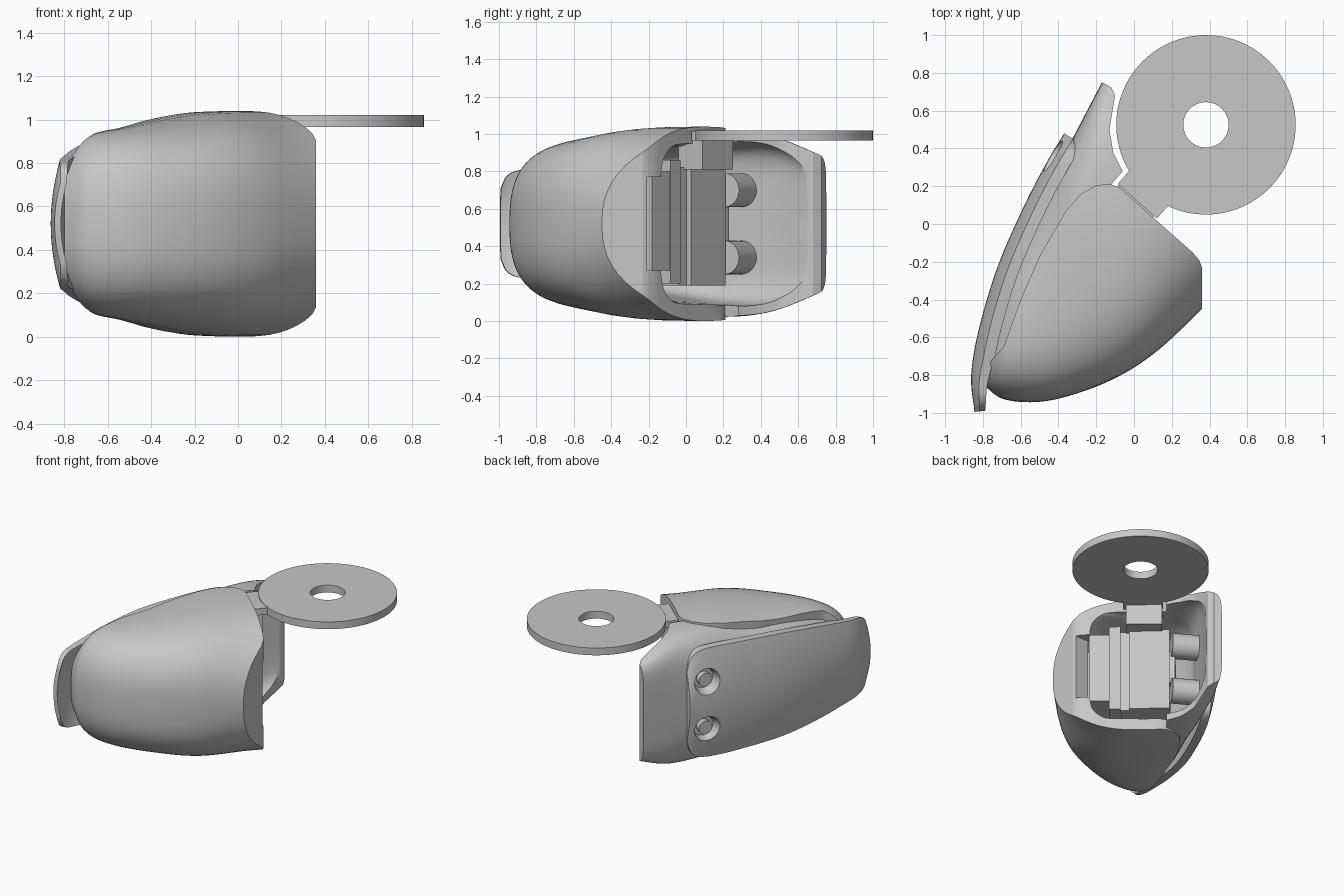
import bpy, bmesh, math
from mathutils import Vector, Matrix

if "Cube" in bpy.data.objects:
    bpy.data.objects.remove(bpy.data.objects["Cube"])

MID = 0.52
GREY = (0.57, 0.57, 0.57, 1)
grey = bpy.data.materials.new("plain grey")
grey.diffuse_color = GREY
grey.use_nodes = True
grey.node_tree.nodes["Principled BSDF"].inputs["Base Color"].default_value = GREY


def make(name, bm):
    bmesh.ops.recalc_face_normals(bm, faces=bm.faces)
    mesh = bpy.data.meshes.new(name)
    bm.to_mesh(mesh)
    bm.free()
    mesh.materials.append(grey)
    ob = bpy.data.objects.new(name, mesh)
    bpy.context.collection.objects.link(ob)
    return ob


def smooth(ob, angle=32):
    for p in ob.data.polygons:
        p.use_smooth = True
    ob.data.set_sharp_from_angle(angle=math.radians(angle))


def cut(ob, cutter, operation='DIFFERENCE', keep=False):
    mod = ob.modifiers.new("cut", 'BOOLEAN')
    mod.operation, mod.object, mod.solver = operation, cutter, 'EXACT'
    bpy.context.view_layer.update()
    bpy.context.view_layer.objects.active = ob
    bpy.ops.object.modifier_apply(modifier=mod.name)
    if not keep:
        bpy.data.objects.remove(cutter)


def sample(rows, steps):
    """Catmull-Rom interpolation of rows of numbers."""
    out = []
    for i in range(len(rows) - 1):
        b, c = rows[i], rows[i + 1]
        a = rows[i - 1] if i else [2 * p - q for p, q in zip(b, c)]
        d = rows[i + 2] if i + 2 < len(rows) else [2 * q - p for p, q in zip(b, c)]
        for k in range(steps):
            t = k / steps
            out.append([0.5 * (2 * q + (r - p) * t + (2 * p - 5 * q + 4 * r - s) * t * t
                               + (3 * q - p - 3 * r + s) * t ** 3)
                        for p, q, r, s in zip(a, b, c, d)])
    return out + [list(rows[-1])]


def skin(name, rings):
    """Closed solid from a list of point rings."""
    bm = bmesh.new()
    rings = [[bm.verts.new(p) for p in ring] for ring in rings]
    count = len(rings[0])
    for a, b in zip(rings, rings[1:]):
        for k in range(count):
            j = (k + 1) % count
            bm.faces.new((a[k], a[j], b[j], b[k]))
    bm.faces.new(rings[0])
    bm.faces.new(rings[-1])
    return make(name, bm)


def loft(name, rows, count=64, steps=8):
    """Skin rounded sections: left point, right point, half height, squareness."""
    rings = []
    for lx, ly, rx, ry, h, n in sample(rows, steps):
        l, r = Vector((lx, ly, MID)), Vector((rx, ry, MID))
        ring = []
        for k in range(count):
            a = math.tau * k / count
            c, s = math.cos(a), math.sin(a)
            p = (l + r) / 2 + (r - l) / 2 * math.copysign(abs(c) ** (2 / n), c)
            p.z += h * math.copysign(abs(s) ** (2 / n), s)
            ring.append(p)
        rings.append(ring)
    return skin(name, rings)


def prism(name, points, low=-0.3, high=1.4):
    return skin(name, [[(x, y, z) for x, y in points] for z in (low, high)])


def rods(name, spans, r1, r2, sides=40):
    """One mesh of round bars or cones, one for each (start, end) pair."""
    bm = bmesh.new()
    for start, end in spans:
        axis = end - start
        turn = axis.to_track_quat('Z', 'Y').to_matrix().to_4x4()
        bmesh.ops.create_cone(bm, cap_ends=True, segments=sides, radius1=r1, radius2=r2,
                              depth=axis.length, matrix=Matrix.Translation((start + end) / 2) @ turn)
    return make(name, bm)


# Frame along the opening: a runs along the rim, b runs into the housing
ORIGIN, ALONG, INTO = Vector((0.1, 0.035)), Vector((-0.75, 0.66)), Vector((-0.66, -0.75))


def rim_box(name, a0, a1, b0, b1, z0, z1):
    pts = [ORIGIN + ALONG * a + INTO * b for a, b in ((a0, b0), (a1, b0), (a1, b1), (a0, b1))]
    return prism(name, pts, z0, z1)


# Front housing and rear housing, trimmed in plan
front = loft("front_housing", [
    (-0.80, -0.35, -0.80, -0.85, 0.29, 2.6),
    (-0.69, -0.20, -0.68, -0.93, 0.405, 2.6),
    (-0.60, 0.02, -0.45, -0.935, 0.445, 2.8),
    (-0.55, 0.39, -0.15, -0.84, 0.485, 2.9),
    (-0.42, 0.60, 0.10, -0.69, 0.515, 2.8),
    (-0.20, 0.75, 0.36, -0.45, 0.52, 2.35),
    (0.10, 0.90, 0.65, -0.15, 0.52, 2.3)])
cut(front, prism("trim", [(-0.9, -1.2), (0.36, -1.2), (0.36, -0.23), (0.345, -0.19), (0.31, -0.15),
                          (-0.08, 0.195), (-0.13, 0.212), (-0.2, 0.205), (-0.28, 0.16), (-0.36, 0.07),
                          (-0.5, -0.17), (-0.6, -0.4), (-0.69, -0.65), (-0.78, -0.75),
                          (-0.9, -0.78)]), 'INTERSECT')

rear = loft("rear_housing", [
    (-0.79, -0.78, -0.40, -0.80, 0.31, 2.6),
    (-0.79, -0.65, -0.30, -0.72, 0.37, 2.6),
    (-0.71, -0.35, -0.22, -0.50, 0.42, 2.6),
    (-0.56, -0.01, -0.05, -0.30, 0.455, 2.6),
    (-0.42, 0.27, 0.05, -0.05, 0.495, 2.9),
    (-0.29, 0.52, 0.20, 0.20, 0.48, 4),
    (-0.17, 0.75, 0.30, 0.50, 0.375, 7)])
cut(rear, prism("trim", [(-1, -1.2), (-0.6, -1.2), (-0.55, -0.6), (-0.25, 0.05), (-0.12, 0.21),
                         (-0.06, 0.28), (-0.11, 0.38), (-0.13, 0.5), (-0.1, 0.68),
                         (-0.2, 0.9), (-1, 0.9)]), 'INTERSECT')

# Hollow interior shared by both housings
cavity = loft("cavity", [
    (-0.45, -0.25, 0.10, -0.45, 0.35, 6),
    (-0.42, 0.10, 0.29, -0.14, 0.41, 6),
    (-0.34, 0.27, 0.36, -0.10, 0.43, 6),
    (-0.21, 0.50, 0.60, 0.15, 0.435, 6),
    (-0.08, 0.69, 0.70, 0.60, 0.345, 7)])
cut(front, cavity, keep=True)
cut(rear, cavity)
cut(front, prism("notch", [(0.2, -0.21), (0.5, -0.21), (0.5, 0), (0.2, 0)], 0.27, 0.77))

# Bowed outer cover: path point and half height along its length
path = sample([(-0.845, -0.995, 0.285), (-0.862, -0.80, 0.30), (-0.82, -0.55, 0.34),
               (-0.72, -0.22, 0.385), (-0.58, 0.10, 0.405), (-0.46, 0.33, 0.41), (-0.37, 0.48, 0.39)], 8)
rings = []
for i, (x, y, h) in enumerate(path):
    p, q = path[max(i - 1, 0)], path[min(i + 1, len(path) - 1)]
    tangent = Vector((q[0] - p[0], q[1] - p[1], 0)).normalized()
    inward = Vector((tangent.y, -tangent.x, 0))
    s = i / (len(path) - 1)
    swell = min(1, 0.5 + 2 * s)
    h *= (1 - (0.985 * abs(2 * s - 1)) ** 14) ** 0.25
    outer = [Vector((x, y, MID + h * t)) + inward * (0.055 * swell * t * t)
             for t in (k / 8 - 1 for k in range(17))]
    rings.append(outer + [v + inward * 0.06 * swell for v in reversed(outer)])
cover = skin("outer_cover", rings)

# Bolt recesses with bolt heads outside and guide pins inside
inward = Vector((0.86, -0.5, 0))
holes = [Vector((-0.44, 0.365, MID + dz)) for dz in (-0.18, 0.18)]


def at_holes(name, d0, d1, r1, r2):
    return rods(name, [(h + inward * d0, h + inward * d1) for h in holes], r1, r2)


recesses = at_holes("recesses", -0.05, 0.09, 0.115, 0.07)
cut(cover, recesses, keep=True)
cut(rear, recesses)
smooth(at_holes("bolt_heads", 0.04, 0.1, 0.05, 0.05))
smooth(at_holes("guide_pins", 0.08, 0.32, 0.09, 0.09))
for ob in (front, rear, cover):
    smooth(ob)

# Stepped mechanism inside the opening
rim_box("mechanism_end", -0.26, -0.12, 0.06, 0.3, 0.27, 0.8)
rim_box("mechanism_collar", -0.12, -0.04, 0.05, 0.32, 0.2, 0.86)
rim_box("mechanism_spacer", -0.04, 0.02, 0.06, 0.32, 0.19, 0.82)
rim_box("mechanism_body", 0.02, 0.3, 0.03, 0.3, 0.19, 0.82)
rim_box("mechanism_tongue", 0.3, 0.34, 0.04, 0.28, 0.4, 0.65)

# Disc with centre hole, tab and supporting neck
centre, up = Vector((0.381, 0.525, 0.965)), Vector((0, 0, 0.055))
disc = rods("disc", [(centre, centre + up)], 0.475, 0.475, 96)
cut(disc, rods("bore", [(centre - up, centre + 2 * up)], 0.12, 0.12, 48))
smooth(disc)
rim_box("disc_tab", -0.02, 0.257, -0.13, -0.01, 0.965, 1.015)
rim_box("disc_neck", 0, 0.25, -0.07, 0.1, 0.81, 0.97)
